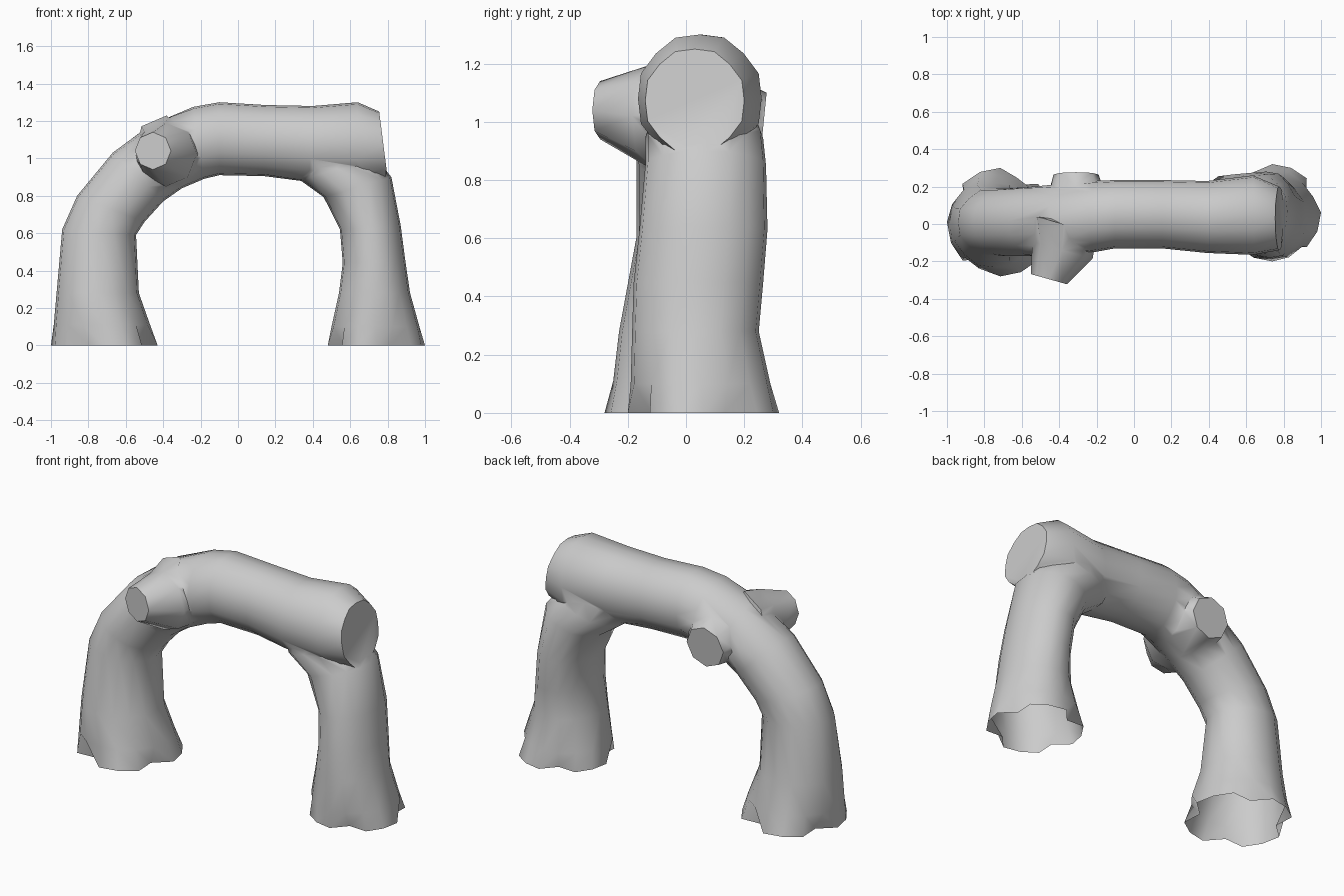
import bpy, bmesh, math
from mathutils import Vector

if "Cube" in bpy.data.objects:
    bpy.data.objects.remove(bpy.data.objects["Cube"])

N = 16

def loft(name, rings):
    """Loft a list of point rings into one closed tube."""
    bm = bmesh.new()
    loops = [[bm.verts.new(p) for p in r] for r in rings]
    for a, b in zip(loops, loops[1:]):
        n = len(a)
        for i in range(n):
            bm.faces.new((a[i], a[(i + 1) % n], b[(i + 1) % n], b[i]))
    bm.faces.new(loops[0])
    bm.faces.new(loops[-1])
    bmesh.ops.recalc_face_normals(bm, faces=bm.faces[:])
    me = bpy.data.meshes.new(name)
    bm.to_mesh(me)
    bm.free()
    ob = bpy.data.objects.new(name, me)
    bpy.context.collection.objects.link(ob)
    return ob

def section(s, foot=False):
    """Round section from outer point, inner point (x, z) and y range."""
    xo, zo, xi, zi, y0, y1 = s
    c = Vector(((xo + xi) / 2, (y0 + y1) / 2, (zo + zi) / 2))
    a = Vector(((xo - xi) / 2, 0, (zo - zi) / 2))
    b = Vector((0, (y1 - y0) / 2, 0))
    pts = []
    for k in range(N):
        t = 2 * math.pi * k / N
        f = 1.03 if k % 2 else 1.0
        if foot:
            f = 0.74 if k % 4 == 1 else 1.0  # four notches between root lobes
        pts.append(c + a * math.cos(t) * f + b * math.sin(t) * f)
    return pts

def trunk(name, sections):
    return loft(name, [section(s, s[1] == 0) for s in sections])

def stub(name, spec, normal):
    """Tapered cut-off branch: (x, y, z, radius) stations."""
    n = Vector(normal).normalized()
    u = n.cross(Vector((0, 0, 1))).normalized()
    v = u.cross(n)
    return loft(name, [[Vector((x, y, z)) + r * (u * math.cos(k * math.pi / 4) + v * math.sin(k * math.pi / 4))
                        for k in range(8)] for x, y, z, r in spec])

# left leg bending into the top beam, sawn off at the right end
arch = trunk("log_arch", [
    (-1.00, 0.00, -0.43, 0.00, -0.28, 0.30),
    (-0.985, 0.11, -0.47, 0.11, -0.25, 0.26),
    (-0.97, 0.28, -0.53, 0.28, -0.23, 0.22),
    (-0.94, 0.62, -0.545, 0.59, -0.17, 0.19),
    (-0.86, 0.80, -0.50, 0.66, -0.17, 0.19),
    (-0.67, 1.03, -0.40, 0.77, -0.17, 0.20),
    (-0.46, 1.185, -0.30, 0.84, -0.17, 0.21),
    (-0.24, 1.275, -0.18, 0.89, -0.15, 0.23),
    (-0.10, 1.30, -0.10, 0.91, -0.13, 0.235),
    (0.15, 1.285, 0.14, 0.905, -0.13, 0.235),
    (0.40, 1.28, 0.38, 0.875, -0.155, 0.23),
    (0.64, 1.30, 0.63, 0.86, -0.165, 0.26),
    (0.755, 1.25, 0.80, 0.895, -0.14, 0.20)])

# right leg curving up into the beam
leg = trunk("right_leg", [
    (1.00, 0.00, 0.48, 0.00, -0.20, 0.32),
    (0.97, 0.10, 0.50, 0.10, -0.19, 0.29),
    (0.92, 0.28, 0.54, 0.28, -0.185, 0.25),
    (0.895, 0.45, 0.56, 0.44, -0.18, 0.265),
    (0.87, 0.64, 0.545, 0.62, -0.16, 0.28),
    (0.82, 0.90, 0.46, 0.80, -0.14, 0.275),
    (0.73, 1.01, 0.33, 0.88, -0.14, 0.265),
    (0.67, 1.17, 0.28, 0.97, -0.10, 0.22)])

# small cut branches on the front and back
front = stub("front_branch", [(-0.38, 0.00, 1.03, 0.20), (-0.385, -0.14, 1.02, 0.17),
                              (-0.455, -0.295, 1.04, 0.10)], (-0.27, -0.96, 0))
back = stub("back_branch", [(-0.30, 0.06, 1.03, 0.19), (-0.31, 0.265, 0.98, 0.12)], (0, 1, -0.1))

# weld everything into one trunk surface
bpy.context.view_layer.objects.active = arch
for part in (leg, front, back):
    m = arch.modifiers.new("weld", 'BOOLEAN')
    m.operation = 'UNION'
    m.solver = 'EXACT'
    m.object = part
    bpy.ops.object.modifier_apply(modifier=m.name)
    bpy.data.objects.remove(part)

# open the undersides of the feet and soften the joints
bm = bmesh.new()
bm.from_mesh(arch.data)
bmesh.ops.delete(bm, geom=[f for f in bm.faces if all(v.co.z < 0.001 for v in f.verts)], context='FACES')
bmesh.ops.remove_doubles(bm, verts=bm.verts[:], dist=0.012)
creases = [e for e in bm.edges if e.is_manifold and e.calc_face_angle_signed(0) < -0.35
           and min(v.co.z for v in e.verts) > 0.7]
joint = {v for e in creases for v in e.verts if v.co.x < 0.74}
bmesh.ops.smooth_vert(bm, verts=list(joint), factor=0.3, use_axis_x=True, use_axis_y=True, use_axis_z=True)
bm.to_mesh(arch.data)
bm.free()
arch.select_set(True)
bpy.ops.object.shade_smooth_by_angle(angle=math.radians(58))
